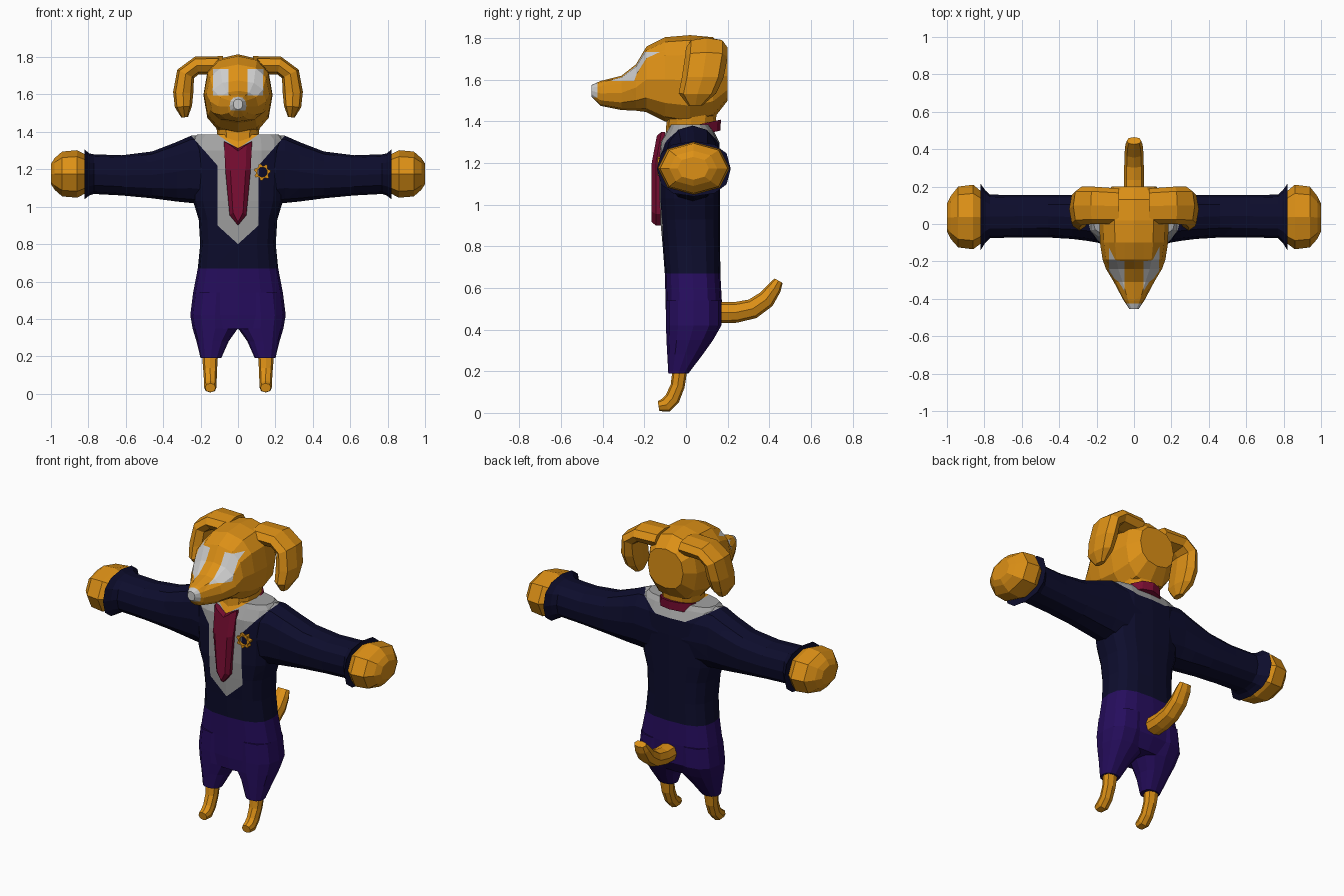
import bpy, bmesh, math
from mathutils import Vector

if "Cube" in bpy.data.objects:
    bpy.data.objects.remove(bpy.data.objects["Cube"])


def material(name, *rgb):
    m = bpy.data.materials.new(name)
    m.use_nodes = True
    m.diffuse_color = (*rgb, 1)
    m.node_tree.nodes["Principled BSDF"].inputs["Base Color"].default_value = (*rgb, 1)
    return m


FUR = material("golden fur", 0.72, 0.28, 0.008)
NAVY = material("navy jacket", 0.004, 0.004, 0.026)
PURPLE = material("purple trousers", 0.019, 0.004, 0.11)
GREY = material("grey lapel", 0.36, 0.36, 0.36)
RED = material("crimson tie", 0.19, 0.004, 0.032)
WHITE = material("pale eye", 0.6, 0.6, 0.6)


def section(bm, centre, u, v, n, p):
    """One closed superellipse ring of vertices."""
    def soft(c):
        return math.copysign(abs(c) ** (2 / p), c)
    angles = [2 * math.pi * i / n for i in range(n)]
    return [bm.verts.new(centre + u * soft(math.cos(a)) + v * soft(math.sin(a))) for a in angles]


def skin(bm, rings):
    for r, s in zip(rings, rings[1:]):
        for i in range(len(r)):
            j = (i + 1) % len(r)
            bm.faces.new((r[i], r[j], s[j], s[i]))
    bm.faces.new(rings[0])
    bm.faces.new(rings[-1])


def loft(bm, axis, rows, n=12, p=2.4):
    """Rows: position on axis, then low/high extents on the other two axes."""
    k = "xyz".index(axis)
    others = [i for i in range(3) if i != k]
    rings = []
    for t, a0, a1, b0, b1 in rows:
        c, u, v = Vector(), Vector(), Vector()
        c[k], c[others[0]], c[others[1]] = t, (a0 + a1) / 2, (b0 + b1) / 2
        u[others[0]], v[others[1]] = (a1 - a0) / 2, (b1 - b0) / 2
        rings.append(section(bm, c, u, v, n, p))
    skin(bm, rings)


def tube(bm, side, rows, n=8, p=2.4):
    """Bent tube. Rows: path point, thickness radius, low/high extent along side."""
    k = "xyz".index(side)
    i, z = (1 if k == 0 else 0), 2
    rings = []
    for q, (a, b, r, w0, w1) in enumerate(rows):
        before, after = rows[max(q - 1, 0)], rows[min(q + 1, len(rows) - 1)]
        d = Vector((after[0] - before[0], after[1] - before[1])).normalized()
        c, u, v = Vector(), Vector(), Vector()
        c[i], c[z], c[k] = a, b, (w0 + w1) / 2
        u[i], u[z], v[k] = -d.y * r, d.x * r, (w1 - w0) / 2
        rings.append(section(bm, c, u, v, n, p))
    skin(bm, rings)


def mirror_copy(bm):
    geom = bmesh.ops.duplicate(bm, geom=bm.verts[:] + bm.edges[:] + bm.faces[:])["geom"]
    for v in geom:
        if isinstance(v, bmesh.types.BMVert):
            v.co.x *= -1


def cut(bm, point, normal, keep=lambda c: True):
    faces = [f for f in bm.faces if keep(f.calc_center_median())]
    geom = {e for f in faces for e in (*f.verts, *f.edges, f)}
    bmesh.ops.bisect_plane(bm, geom=list(geom), plane_co=point, plane_no=normal, dist=1e-5)


def finish(bm, name, mats, rule=None):
    bmesh.ops.recalc_face_normals(bm, faces=bm.faces[:])
    if rule:
        for f in bm.faces:
            f.material_index = mats.index(rule(f.calc_center_median()))
    me = bpy.data.meshes.new(name)
    bm.to_mesh(me)
    bm.free()
    for m in mats:
        me.materials.append(m)
    ob = bpy.data.objects.new(name, me)
    bpy.context.collection.objects.link(ob)
    return ob


# Suit: one sleeve and trouser leg, mirrored, plus the trunk
bm = bmesh.new()
loft(bm, "x", [(0.08, -0.12, 0.16, 1.0, 1.38), (0.25, -0.09, 0.155, 1.02, 1.38),
               (0.33, -0.08, 0.155, 1.028, 1.345), (0.46, -0.072, 0.155, 1.045, 1.295),
               (0.62, -0.072, 0.155, 1.06, 1.275), (0.77, -0.075, 0.157, 1.068, 1.28),
               (0.795, -0.1, 0.18, 1.06, 1.285), (0.82, -0.14, 0.215, 1.04, 1.305)])
loft(bm, "z", [(0.19, 0.09, 0.2, -0.085, 0.012), (0.28, 0.05, 0.222, -0.09, 0.08),
               (0.35, 0.0, 0.243, -0.094, 0.13), (0.42, -0.01, 0.255, -0.096, 0.17),
               (0.54, -0.01, 0.24, -0.096, 0.17)])
mirror_copy(bm)
trunk = [(0.345, 0.23, -0.09, 0.12), (0.42, 0.255, -0.096, 0.17), (0.54, 0.24, -0.098, 0.172),
         (0.67, 0.215, -0.102, 0.165), (0.8, 0.202, -0.112, 0.164), (0.93, 0.21, -0.124, 0.164),
         (1.03, 0.24, -0.13, 0.164), (1.2, 0.25, -0.132, 0.164), (1.3, 0.25, -0.125, 0.16),
         (1.36, 0.245, -0.09, 0.13), (1.385, 0.22, -0.075, 0.11)]
loft(bm, "z", [(z, -w, w, f, b) for z, w, f, b in trunk], n=16, p=2.8)

# Lapels, open neck and waistline cut into the suit
cut(bm, (0, 0, 0.67), (0, 0, 1))
cut(bm, (0, 0.03, 0), (0, 1, 0), lambda c: c.z > 0.7)
for s in (1, -1):
    def front(c):
        return c.y < 0.03 and c.z > 0.7 and c.x * s > -0.12
    cut(bm, (0, 0, 0), (1, 0, 0), front)
    cut(bm, (0.11 * s, 0, 0), (1, 0, 0), front)
    cut(bm, (0.11 * s, 0, 1.22), (-1.14 * s, 0, 1), front)
    cut(bm, (0, 0, 0.8), (-0.91 * s, 0, 1), front)
    cut(bm, (0, 0, 1.31), (-0.7 * s, 0, 1), front)
    cut(bm, (0.1 * s, 0, 1.3), (-0.53 * s, 0, 1), lambda c: c.y > 0.03 and c.z > 0.7)
cut(bm, (0, 0, 1.3), (0, 0, 1), lambda c: c.y > 0.03)


def suit_colour(c):
    x = abs(c.x)
    if c.z < 0.67:
        return PURPLE
    if c.y > 0.03:
        return GREY if c.z > 1.3 + max(0, x - 0.1) * 0.53 else NAVY
    if c.z > 1.31 + 0.7 * x:
        return FUR
    if c.z > 0.8 + 0.91 * x and (x < 0.11 or c.z > 1.22 + (x - 0.11) * 1.14):
        return GREY
    return NAVY


finish(bm, "suit", [NAVY, PURPLE, GREY, FUR], suit_colour)

# Hands
bm = bmesh.new()
loft(bm, "x", [(0.8, -0.09, 0.16, 1.08, 1.27), (0.86, -0.135, 0.21, 1.048, 1.302),
               (0.94, -0.125, 0.2, 1.055, 1.295), (0.98, -0.08, 0.15, 1.09, 1.26),
               (1.0, -0.04, 0.11, 1.12, 1.23)], n=8, p=2.2)
mirror_copy(bm)
finish(bm, "hands", [FUR])

# Feet
bm = bmesh.new()
tube(bm, "x", [(-0.025, 0.24, 0.036, 0.105, 0.195), (-0.04, 0.13, 0.034, 0.112, 0.186),
               (-0.065, 0.07, 0.036, 0.114, 0.182), (-0.095, 0.038, 0.036, 0.114, 0.182),
               (-0.132, 0.032, 0.024, 0.12, 0.176)])
mirror_copy(bm)
finish(bm, "feet", [FUR])

# Tail
bm = bmesh.new()
tube(bm, "x", [(0.14, 0.482, 0.052, -0.055, 0.055), (0.24, 0.483, 0.05, -0.054, 0.054),
               (0.32, 0.5, 0.048, -0.052, 0.052), (0.385, 0.545, 0.044, -0.05, 0.05),
               (0.425, 0.6, 0.034, -0.046, 0.046), (0.445, 0.635, 0.022, -0.038, 0.038)])
finish(bm, "tail", [FUR])

# Head and muzzle, with eyes and nose as cut faces
bm = bmesh.new()
skull = [(0.2, 0.12, 1.5, 1.74), (0.13, 0.165, 1.41, 1.805), (0.02, 0.185, 1.38, 1.815),
         (-0.1, 0.182, 1.4, 1.805), (-0.19, 0.168, 1.445, 1.76), (-0.24, 0.15, 1.452, 1.675),
         (-0.31, 0.108, 1.455, 1.62), (-0.41, 0.055, 1.475, 1.595), (-0.455, 0.025, 1.52, 1.575)]
loft(bm, "y", [(y, -w, w, b, t) for y, w, b, t in skull], n=12, p=2.4)
for s in (1, -1):
    def face(c):
        return c.y < -0.1 and c.x * s > -0.02 and c.z > 1.5
    for edge in (0.05, 0.135):
        cut(bm, (edge * s, 0, 0), (1, 0, 0), face)
for z in (1.595, 1.735):
    cut(bm, (0, 0, z), (0, 0, 1), lambda c: -0.4 < c.y < -0.1)
cut(bm, (0, -0.425, 0), (0, 1, 0))
cut(bm, (0, 0, 1.515), (0, 0, 1), lambda c: c.y < -0.425)


def head_colour(c):
    eye = 0.05 < abs(c.x) < 0.135 and 1.595 < c.z < 1.735 and c.y < -0.1
    nose = c.y < -0.425 and c.z > 1.515
    return WHITE if eye or nose else FUR


finish(bm, "head", [FUR, WHITE], head_colour)

# Ears
bm = bmesh.new()
tube(bm, "y", [(0.08, 1.755, 0.05, 0.0, 0.19), (0.22, 1.755, 0.048, 0.0, 0.2),
               (0.28, 1.71, 0.05, -0.005, 0.2), (0.293, 1.61, 0.054, -0.02, 0.18),
               (0.292, 1.535, 0.046, -0.035, 0.145), (0.285, 1.478, 0.018, 0.01, 0.08)])
mirror_copy(bm)
finish(bm, "ears", [FUR])

# Neck and tilted collar
bm = bmesh.new()
loft(bm, "z", [(1.3, -0.1, 0.1, -0.1, 0.13), (1.46, -0.12, 0.12, -0.09, 0.15)])
finish(bm, "neck", [FUR])
bm = bmesh.new()
loft(bm, "z", [(1.32, -0.13, 0.13, -0.09, 0.165), (1.372, -0.118, 0.118, -0.085, 0.168)], p=2)
for v in bm.verts:
    v.co.z += 0.22 * v.co.y
finish(bm, "collar", [RED])

# Tie with a bevelled front
bm = bmesh.new()
outline = [(0, 1.312), (-0.075, 1.35), (-0.068, 1.2), (-0.045, 0.955),
           (0, 0.9), (0.045, 0.955), (0.068, 1.2), (0.075, 1.35)]
back = [bm.verts.new((x, -0.1, z)) for x, z in outline]
rim = [bm.verts.new((x, -0.145 if z < 1.3 else -0.118, z)) for x, z in outline]
ridge = [bm.verts.new((x * 0.6, -0.166 if z < 1.3 else -0.14, 1.12 + (z - 1.12) * 0.92))
         for x, z in outline]
skin(bm, [back, rim, ridge])
finish(bm, "tie", [RED])

# Cog-shaped lapel badge
bm = bmesh.new()
rings = []
for y, inner in ((-0.1, False), (-0.138, False), (-0.138, True), (-0.1, True)):
    ring = []
    for i in range(28):
        r = 0.026 if inner else (0.045 if i % 4 < 2 else 0.034)
        a = 2 * math.pi * i / 28
        ring.append(bm.verts.new((0.13 + r * math.cos(a), y, 1.185 + r * math.sin(a))))
    rings.append(ring)
for r, s in zip(rings, rings[1:] + rings[:1]):
    for i in range(28):
        j = (i + 1) % 28
        bm.faces.new((r[i], r[j], s[j], s[i]))
finish(bm, "badge", [FUR])
